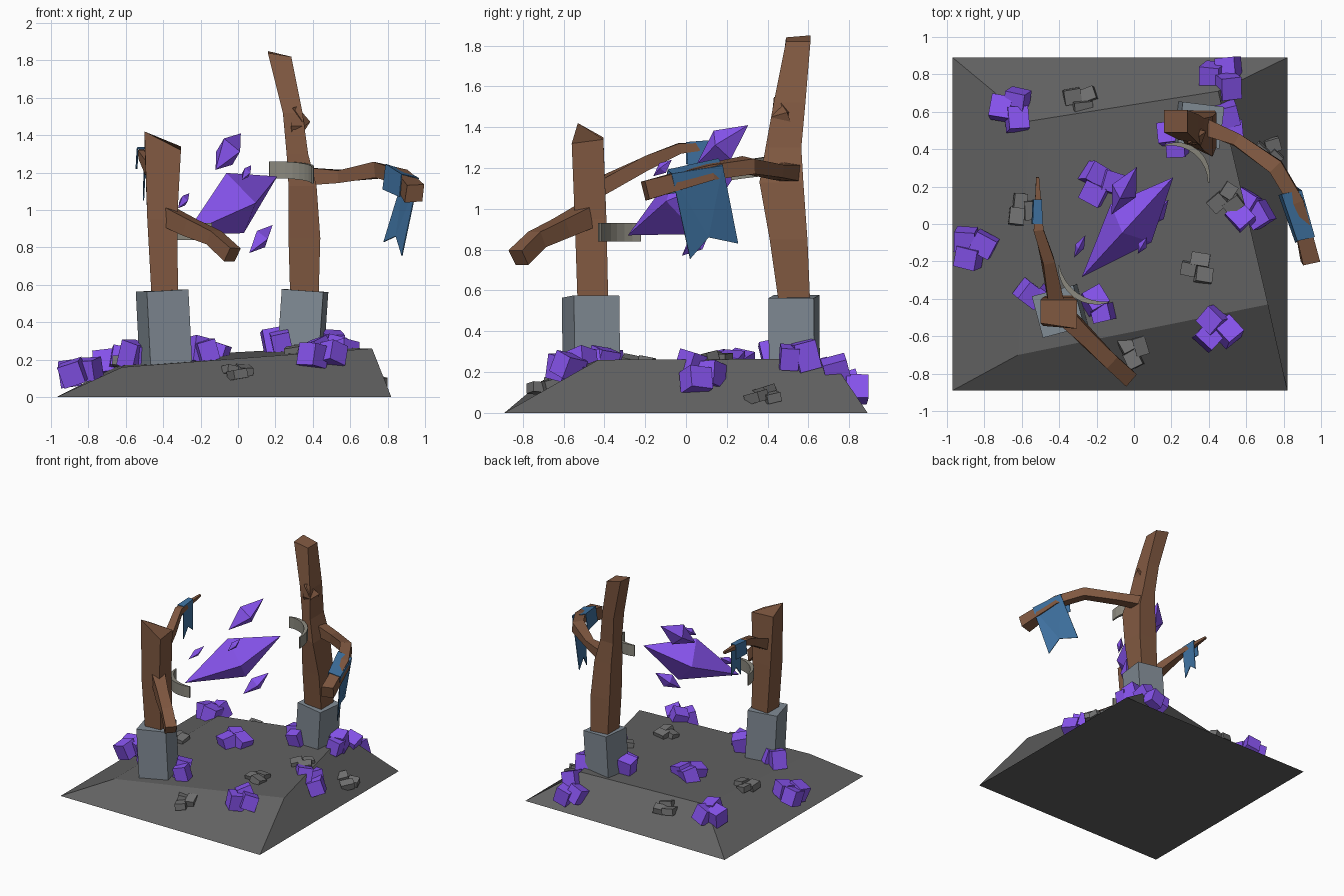
import bpy, bmesh, random
from math import radians, sin, cos, pi
from mathutils import Vector, Euler, Matrix
from mathutils.bvhtree import BVHTree

if "Cube" in bpy.data.objects:
    bpy.data.objects.remove(bpy.data.objects["Cube"])

random.seed(4)


def mat(name, r, g, b):
    m = bpy.data.materials.new(name)
    m.diffuse_color = (r, g, b, 1)
    m.use_nodes = True
    m.node_tree.nodes["Principled BSDF"].inputs["Base Color"].default_value = m.diffuse_color
    return m


EARTH = mat("earth", .12, .12, .12)
STONE = mat("stone", .22, .26, .30)
WOOD = mat("wood", .22, .10, .053)
CRYSTAL = mat("crystal", .25, .09, .88)
CLOTH = mat("cloth", .05, .17, .36)
METAL = mat("metal", .26, .25, .21)
RUBBLE = mat("rubble", .17, .17, .17)


def finish(bm, name, material):
    bmesh.ops.recalc_face_normals(bm, faces=bm.faces)
    me = bpy.data.meshes.new(name)
    bm.to_mesh(me)
    bm.free()
    me.materials.append(material)
    ob = bpy.data.objects.new(name, me)
    bpy.context.collection.objects.link(ob)
    return ob


def loft(name, rings, material):
    """Skin a list of equal-length rings and cap both ends."""
    bm = bmesh.new()
    vs = [[bm.verts.new(p) for p in r] for r in rings]
    n = len(rings[0])
    for a, b in zip(vs, vs[1:]):
        for i in range(n):
            j = (i + 1) % n
            bm.faces.new((a[i], a[j], b[j], b[i]))
    bm.faces.new(vs[0])
    bm.faces.new(vs[-1])
    return finish(bm, name, material)


def rect(x0, x1, y0, y1, z, dz=(0, 0, 0, 0), skew=0):
    """Rectangular ring; skew pulls the left front corner back."""
    return [(x0, y0 + skew, z + dz[0]), (x1, y0, z + dz[1]), (x1, y1, z + dz[2]), (x0, y1, z + dz[3])]


def limb(name, pts, radii):
    """Four-sided branch along a path."""
    pts = [Vector(p) for p in pts]
    rings = []
    for i, (p, r) in enumerate(zip(pts, radii)):
        t = (pts[min(i + 1, len(pts) - 1)] - pts[max(i - 1, 0)]).normalized()
        s = t.cross(Vector((0, 0, 1))).normalized()
        u = s.cross(t)
        rings.append([p + (s * a + u * b) * r * random.uniform(.75, 1.15)
                      for a, b in ((-1, -1), (1, -1), (1, 1), (-1, 1))])
    return loft(name, rings, WOOD)


def shard(name, a, b, r, shift=.5):
    """Four-sided double pyramid between two tips."""
    a, b = Vector(a), Vector(b)
    t = (b - a).normalized()
    s = t.cross(Vector((0, 0, 1))).normalized()
    u = s.cross(t)
    c = a.lerp(b, shift)
    bm = bmesh.new()
    lo, hi = bm.verts.new(a), bm.verts.new(b)
    ring = [bm.verts.new(c + d * r) for d in (s * .85, u, -s * .85, -u)]
    for i in range(4):
        bm.faces.new((ring[i], ring[(i + 1) % 4], hi))
        bm.faces.new((ring[(i + 1) % 4], ring[i], lo))
    return finish(bm, name, CRYSTAL)


def band(name, c, r, a0, a1, z, h, slope):
    """Broken curved metal hoop, thick in the middle."""
    rings = []
    for i in range(9):
        a = radians(a0 + (a1 - a0) * i / 8)
        th = .008 + .022 * sin(pi * i / 8)
        dz = z + slope * sin(a) * r
        rings.append([(c[0] + q * cos(a), c[1] + q * sin(a), dz + k)
                      for q, k in ((r, 0), (r + th, 0), (r + th, h), (r, h))])
    return loft(name, rings, METAL)


def flag(name, left, right, notch):
    """Cloth strip draped over a branch with a swallow-tail end."""
    bm = bmesh.new()
    L = [bm.verts.new(p) for p in left]
    R = [bm.verts.new(p) for p in right]
    n = bm.verts.new(notch)
    for i in range(len(L) - 2):
        bm.faces.new((L[i], L[i + 1], R[i + 1], R[i]))
    bm.faces.new((L[-2], L[-1], n))
    bm.faces.new((L[-2], n, R[-2]))
    bm.faces.new((R[-2], n, R[-1]))
    ob = finish(bm, name, CLOTH)
    m = ob.modifiers.new("thickness", "SOLIDIFY")
    m.thickness = .006
    m.offset = 0


# ground mound
base = loft("ground_mound", [rect(-.97, .82, -.89, .89, 0),
                             [(-.62, -.70, .16), (.717, -.43, .26), (.45, .71, .265), (-.56, .55, .21)]], EARTH)
bm = bmesh.new()
bm.from_mesh(base.data)
tree = BVHTree.FromBMesh(bm)
bm.free()


def ground(x, y):
    hit = tree.ray_cast(Vector((x, y, 3)), Vector((0, 0, -1)))[0]
    return hit.z if hit else .06


# stone footings
def footing(name, x, y, z0, z1, half, yaw, tilt):
    bm = bmesh.new()
    bmesh.ops.create_cube(bm, size=1, matrix=Matrix.LocRotScale(
        Vector((x, y, (z0 + z1) / 2)), Euler((0, radians(tilt), radians(yaw))),
        Vector((half * 2, half * 2, z1 - z0))))
    finish(bm, name, STONE)


footing("left_footing", -.395, -.465, .14, .57, .115, 15, -3)
footing("right_footing", .345, .53, .18, .57, .112, -7, 4)

# wooden posts
loft("left_post", [rect(-.46, -.32, -.53, -.38, .5),
                   rect(-.485, -.325, -.545, -.39, .95),
                   rect(-.50, -.305, -.56, -.405, 1.35, (.07, -.03, -.01, .0), .03)], WOOD)
loft("right_post", [rect(.28, .43, .46, .61, .5),
                    rect(.27, .44, .41, .595, .85, skew=.03),
                    rect(.27, .42, .36, .575, 1.13, skew=.07),
                    rect(.26, .375, .39, .565, 1.3, skew=.06),
                    rect(.24, .345, .43, .585, 1.52, skew=.02),
                    rect(.16, .285, .49, .61, 1.83, (.01, -.01, -.01, .02))], WOOD)
limb("right_post_knot", [(.31, .50, 1.36), (.33, .46, 1.46), (.30, .45, 1.55)], [.03, .045, .015])

# branches
limb("left_back_branch", [(-.41, -.42, 1.10), (-.46, -.2, 1.225), (-.51, -.03, 1.295), (-.515, .25, 1.315)],
     [.045, .033, .025, .008])
limb("left_front_branch", [(-.40, -.46, .98), (-.25, -.61, .91), (-.13, -.73, .85), (-.03, -.82, .76)],
     [.06, .045, .038, .045])
limb("right_branch", [(.37, .53, 1.175), (.55, .45, 1.18), (.76, .31, 1.21), (.87, .12, 1.18), (.945, -.2, 1.09)],
     [.05, .036, .042, .042, .05])

# broken metal hoops
band("left_hoop", (-.16, -.17), .245, 192, 275, .84, .09, 0)
band("right_hoop", (.195, .22), .20, 0, 98, 1.14, .09, .15)

# cloth flags
flag("right_flag",
     [(.865, -.10, 1.07), (.875, -.09, 1.19), (.965, -.07, 1.17), (.877, .02, .755)],
     [(.775, .155, 1.11), (.79, .16, 1.245), (.895, .18, 1.21), (.78, .255, .83)], (.845, .11, .86))
flag("left_flag",
     [(-.545, 0, 1.22), (-.54, 0, 1.325), (-.49, 0, 1.325), (-.505, .02, 1.05)],
     [(-.54, .13, 1.22), (-.535, .13, 1.335), (-.495, .13, 1.335), (-.505, .14, 1.08)], (-.505, .08, 1.13))

# floating crystals
shard("large_crystal", (-.28, -.285, .87), (.21, .25, 1.18), .175, .54)
shard("upper_crystal", (-.12, .05, 1.215), (.015, .305, 1.41), .085)
shard("lower_crystal", (.06, -.02, .77), (.185, .13, .92), .055)
shard("small_crystal_left", (-.32, -.18, 1.01), (-.26, -.06, 1.09), .03)
shard("small_crystal_right", (.02, -.16, 1.16), (.07, -.07, 1.24), .03)


# clusters of tumbled blocks on the ground
def cluster(name, x, y, yaw, blocks, tilt, material, lift):
    bm = bmesh.new()
    turn = Matrix.Rotation(radians(yaw), 3, 'Z')
    for ox, oy, sx, sy, sz in blocks:
        o = turn @ Vector((ox, oy, 0))
        e = Euler((random.uniform(-tilt, tilt), random.uniform(-tilt, tilt),
                   radians(yaw) + random.uniform(-.25, .25)))
        # follow the slope only partly, so the blocks stay bunched
        z = .5 * ground(x, y) + .5 * ground(x + o.x, y + o.y) + lift
        bmesh.ops.create_cube(bm, size=1, matrix=Matrix.LocRotScale(
            Vector((x + o.x, y + o.y, z)), e, Vector((sx, sy, sz))))
    finish(bm, name, material)


TRIO = [(.035, .05, .11, .11, .12), (.035, -.05, .11, .12, .11), (-.05, .01, .11, .12, .12)]
PAIR = [(0, .035, .11, .11, .14), (.02, -.045, .10, .09, .11)]
CHIPS = [(-.045, .03, .09, .08, .05), (.04, .025, .08, .07, .045), (0, -.04, .10, .07, .05)]

for i, (x, y, a, up) in enumerate([(-.66, .61, 0, .04), (.47, .785, 0, .05), (-.18, .21, 65, .02),
                                   (.61, .06, 45, .03), (-.86, -.13, 75, .085), (.44, -.57, 50, .05)]):
    cluster(f"crystal_cluster_{i + 1}", x, y, a, TRIO, .35, CRYSTAL, up)
for i, (x, y, a) in enumerate([(-.53, -.39, 60), (-.20, -.44, 20), (.20, .45, 15), (.50, .55, 0)]):
    cluster(f"footing_crystals_{i + 1}", x, y, a, PAIR, .3, CRYSTAL, .05)
for i, (x, y, a) in enumerate([(-.28, .66, 10), (-.59, .08, 80), (.72, .38, 30), (.50, .13, 50),
                               (.34, -.23, 160), (0, -.67, 120)]):
    cluster(f"rubble_{i + 1}", x, y, a, CHIPS, .25, RUBBLE, .012)
